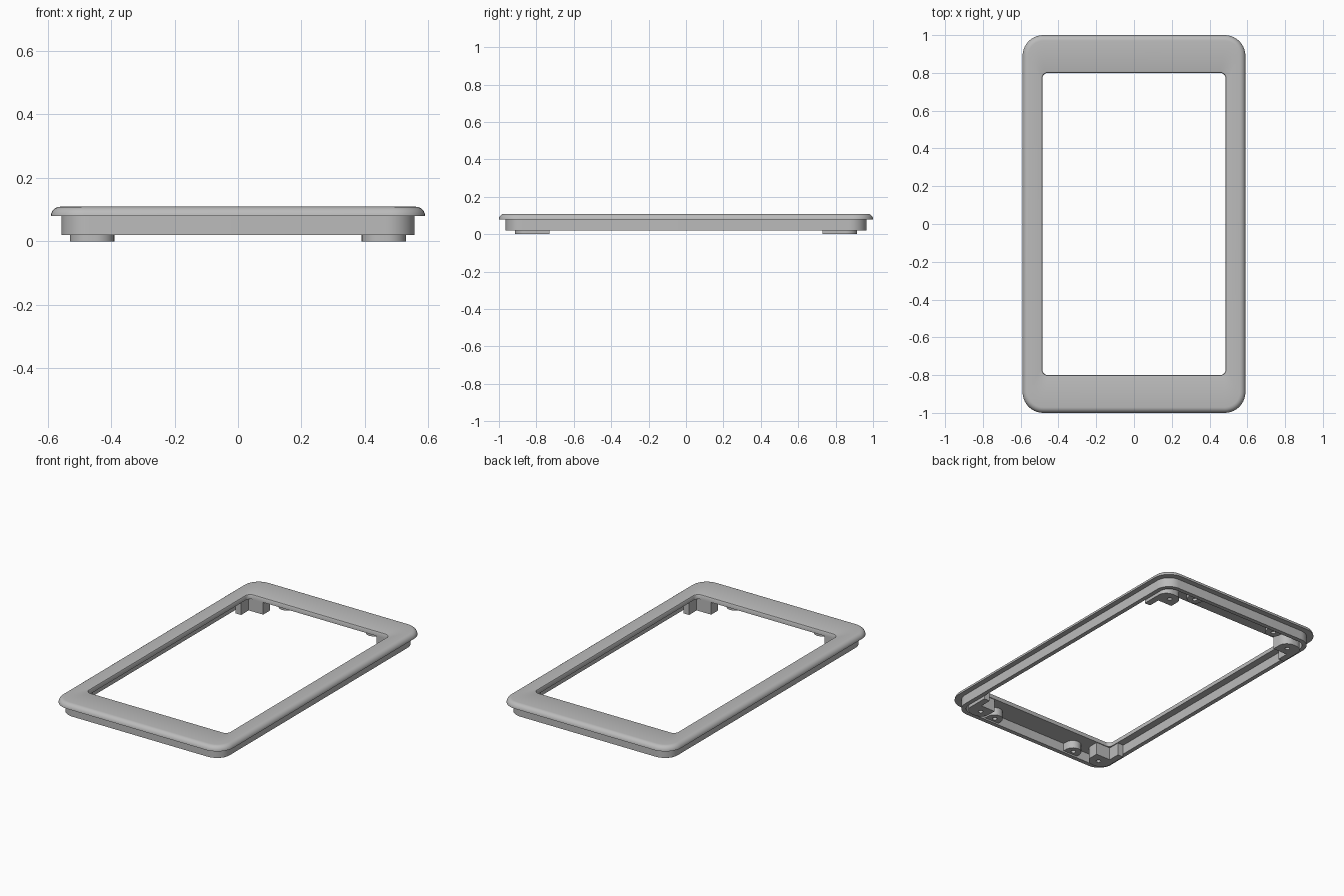
import bpy, bmesh, math

old = bpy.data.objects.get("Cube")
if old:
    bpy.data.objects.remove(old, do_unlink=True)

GREY = (0.5, 0.5, 0.5, 1)
plastic = bpy.data.materials.new("grey_plastic")
plastic.use_nodes = True
plastic.diffuse_color = GREY
plastic.node_tree.nodes["Principled BSDF"].inputs["Base Color"].default_value = GREY


def arc(cx, cy, r, start, end, steps=10):
    """Points on a circular arc, angles in degrees."""
    angles = [math.radians(start + (end - start) * i / steps) for i in range(steps + 1)]
    return [(cx + r * math.cos(a), cy + r * math.sin(a)) for a in angles]


def rounded_rect(hx, hy, r):
    points = []
    for i, (sx, sy) in enumerate([(1, 1), (-1, 1), (-1, -1), (1, -1)]):
        points += arc(sx * (hx - r), sy * (hy - r), r, 90 * i, 90 * i + 90)
    return points


def finish(name, bm):
    bmesh.ops.recalc_face_normals(bm, faces=bm.faces)
    mesh = bpy.data.meshes.new(name)
    bm.to_mesh(mesh)
    bm.free()
    mesh.materials.append(plastic)
    obj = bpy.data.objects.new(name, mesh)
    bpy.context.collection.objects.link(obj)
    bpy.ops.object.select_all(action="DESELECT")
    obj.select_set(True)
    bpy.context.view_layer.objects.active = obj
    bpy.ops.object.shade_smooth_by_angle(angle=math.radians(32))
    return obj


def frame(name, profile):
    """Closed frame: each profile entry is half width, half length, corner radius, height."""
    bm = bmesh.new()
    rings = [[bm.verts.new((x, y, z)) for x, y in rounded_rect(hx, hy, r)]
             for hx, hy, r, z in profile]
    for k, ring in enumerate(rings):
        after = rings[(k + 1) % len(rings)]
        for i in range(len(ring)):
            j = (i + 1) % len(ring)
            bm.faces.new((ring[i], ring[j], after[j], after[i]))
    return finish(name, bm)


def boss(name, outline, hole, z0, z1):
    """Extruded outline with a screw hole, repeated in all four quadrants."""
    bm = bmesh.new()
    edges = []
    for loop in (outline, hole):
        verts = [bm.verts.new((x, y, z0)) for x, y in loop]
        edges += [bm.edges.new((v, verts[i - 1])) for i, v in enumerate(verts)]
    bmesh.ops.triangle_fill(bm, edges=edges, use_beauty=True)
    grown = bmesh.ops.extrude_face_region(bm, geom=bm.faces[:], use_keep_orig=True)
    top = [g for g in grown["geom"] if isinstance(g, bmesh.types.BMVert)]
    bmesh.ops.translate(bm, verts=top, vec=(0, 0, z1 - z0))
    obj = finish(name, bm)
    mirror = obj.modifiers.new("four_corners", "MIRROR")
    mirror.use_axis = (True, True, False)
    mirror.use_mirror_merge = False
    return obj


# Top bezel: quarter-round outer edge, softened opening
ROUND = 0.03
outer = []
for i in range(7):
    a = math.radians(15 * i)
    inset = ROUND * (1 - math.cos(a))
    outer.append((0.59 - inset, 1 - inset, 0.11 - inset, 0.079 + ROUND * math.sin(a)))
frame("bezel", outer + [
    (0.495, 0.81, 0.04, 0.108),
    (0.488, 0.803, 0.033, 0.106),
    (0.485, 0.80, 0.03, 0.101),
    (0.485, 0.80, 0.03, 0.079),
])

# Thin skirt wall under the bezel
frame("skirt", [
    (0.557, 0.965, 0.09, 0.02),
    (0.557, 0.965, 0.09, 0.085),
    (0.53, 0.938, 0.065, 0.085),
    (0.53, 0.938, 0.065, 0.02),
])

# L-shaped corner feet, outside the opening
foot = [(0.49, 0.805), (0.39, 0.805)]
foot += arc(0.45, 0.855, 0.06, 180, 90)
foot += arc(0.47, 0.855, 0.06, 90, 0)
foot += [(0.53, 0.73), (0.49, 0.73)]
boss("corner_feet", foot, arc(0.45, 0.86, 0.014, 0, 337.5, 15), 0, 0.085)

# Half-round screw bosses on the short walls
post = [(0.35, 0.945), (0.25, 0.945)] + arc(0.3, 0.915, 0.05, 180, 360)
boss("wall_bosses", post, arc(0.3, 0.91, 0.014, 0, 337.5, 15), 0.03, 0.085)
